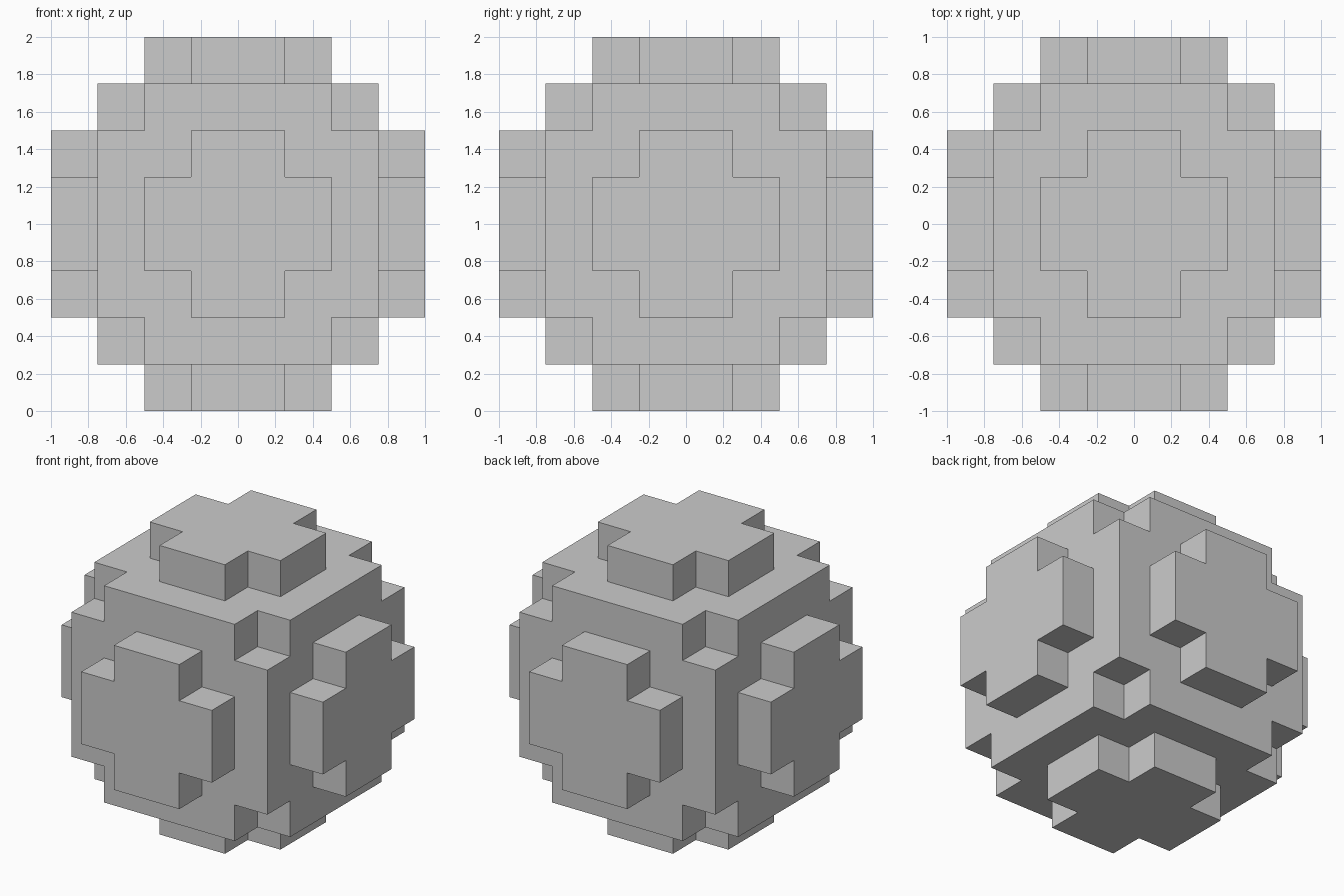
import bpy, bmesh
from itertools import product
from mathutils import Vector

if "Cube" in bpy.data.objects:
    bpy.data.objects.remove(bpy.data.objects["Cube"])

CELL = 0.25   # cube size
N = 8         # cubes across the ball


def filled(cell):
    # a cube belongs to the ball when its centre lies inside the unit sphere
    return sum(((i + 0.5) * CELL - 1) ** 2 for i in cell) < 1


# Blocky ball: outer skin of all filled cubes
bm = bmesh.new()
for cell in product(range(N), repeat=3):
    if not filled(cell):
        continue
    for axis, side in product(range(3), (0, 1)):
        neighbour = list(cell)
        neighbour[axis] += 2 * side - 1
        if filled(neighbour):
            continue
        u, v = (axis + 1) % 3, (axis + 2) % 3
        ring = ((0, 0), (1, 0), (1, 1), (0, 1))
        corners = []
        for a, b in (ring if side else ring[::-1]):
            p = Vector(cell)
            p[axis] += side
            p[u] += a
            p[v] += b
            corners.append(bm.verts.new(p * CELL - Vector((1, 1, 0))))
        bm.faces.new(corners)
bmesh.ops.remove_doubles(bm, verts=bm.verts, dist=0.001)

mesh = bpy.data.meshes.new("blocky_ball")
bm.to_mesh(mesh)
bm.free()
bpy.context.collection.objects.link(bpy.data.objects.new("blocky_ball", mesh))
